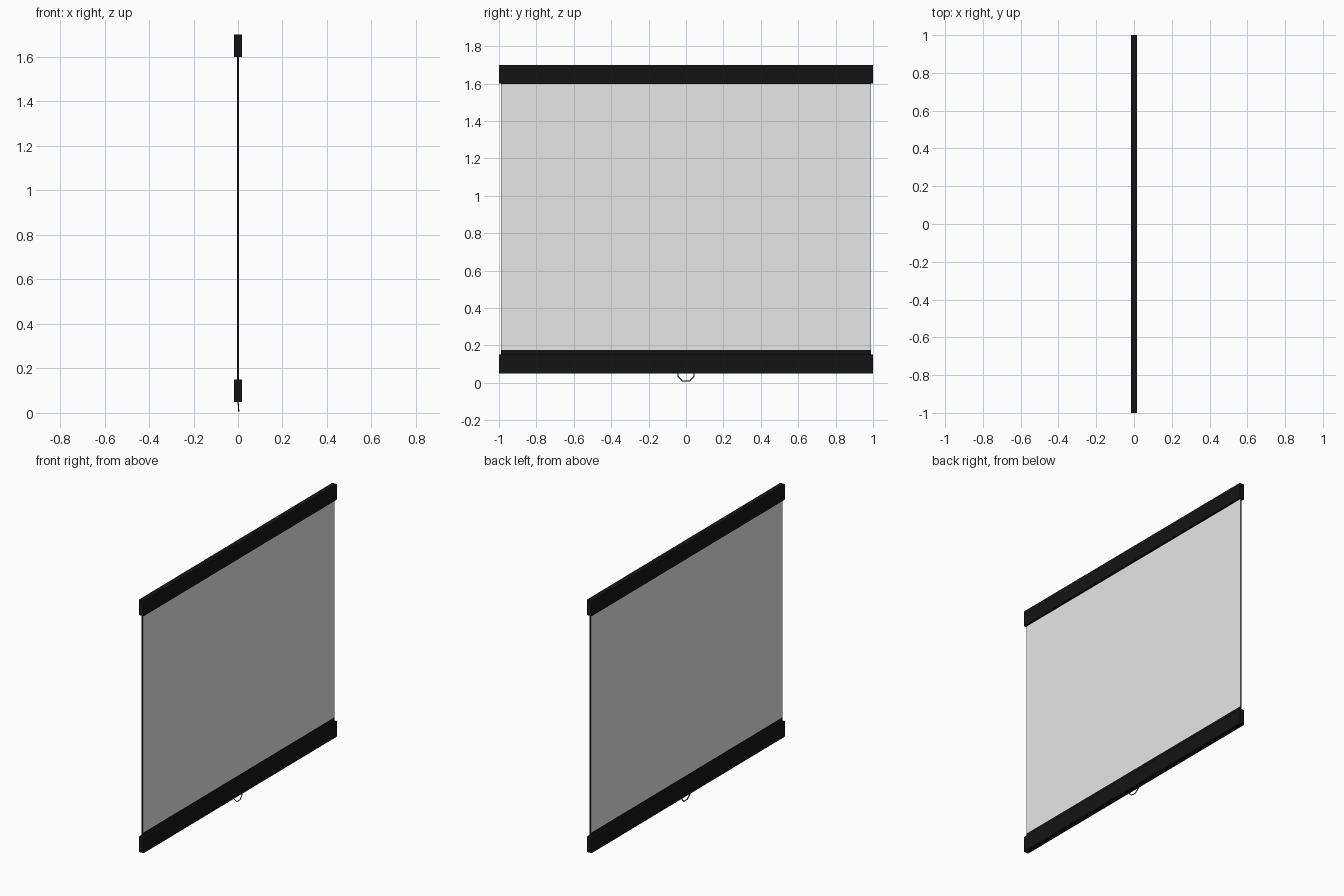
import bpy, bmesh, math
from mathutils import Matrix, Vector

if "Cube" in bpy.data.objects:
    bpy.data.objects.remove(bpy.data.objects["Cube"])


def material(name, r, g, b):
    m = bpy.data.materials.new(name)
    m.diffuse_color = (r, g, b, 1)
    m.use_nodes = True
    m.node_tree.nodes["Principled BSDF"].inputs["Base Color"].default_value = m.diffuse_color
    return m


black = material("black", 0.007, 0.007, 0.007)
screen_grey = material("screen pale grey", 0.8, 0.8, 0.8)
wire_grey = material("dark wire", 0.02, 0.02, 0.02)


def add_object(name, bm, *mats):
    me = bpy.data.meshes.new(name)
    bmesh.ops.recalc_face_normals(bm, faces=bm.faces)
    bm.to_mesh(me)
    bm.free()
    for m in mats:
        me.materials.append(m)
    ob = bpy.data.objects.new(name, me)
    bpy.context.collection.objects.link(ob)
    return ob


def box(size, z0):
    """Box mesh centred on x and y, with its underside at z0."""
    bm = bmesh.new()
    bmesh.ops.create_cube(bm, size=1)
    bmesh.ops.scale(bm, vec=size, verts=bm.verts)
    bmesh.ops.translate(bm, vec=(0, 0, z0 + size[2] / 2), verts=bm.verts)
    return bm


# Casing at the top and weight bar at the bottom
for name, z0 in (("top_casing", 1.6), ("bottom_bar", 0.05)):
    add_object(name, box((0.034, 2.0, 0.1), z0), black)

# Screen sheet: pale on both faces, black on its edges and at its lower and upper bands
LOW, HIGH = 0.175, 1.598
bm = box((0.008, 1.98, 1.52), 0.1)
for z in (LOW, HIGH):
    bmesh.ops.bisect_plane(bm, geom=bm.verts[:] + bm.edges[:] + bm.faces[:],
                           plane_co=(0, 0, z), plane_no=(0, 0, 1))
bm.normal_update()
for f in bm.faces:
    pale = abs(f.normal.x) > 0.5 and LOW < f.calc_center_median().z < HIGH
    f.material_index = 1 if pale else 0
add_object("screen_sheet", bm, black, screen_grey)

# Pull ring: low-poly ring, its upper half inside the bottom bar
R, r, SIDES, WIRE = 0.045, 0.003, 8, 6
bm = bmesh.new()
loops = []
for i in range(SIDES):
    a = 2 * math.pi * (i + 0.5) / SIDES
    out = Vector((0, math.cos(a), math.sin(a)))
    loops.append([bm.verts.new(out * (R + r * math.cos(b)) + Vector((r * math.sin(b), 0, 0)))
                  for b in (2 * math.pi * j / WIRE for j in range(WIRE))])
for i in range(SIDES):
    p, q = loops[i], loops[(i + 1) % SIDES]
    for j in range(WIRE):
        k = (j + 1) % WIRE
        bm.faces.new((p[j], q[j], q[k], p[k]))
ring = add_object("pull_ring", bm, wire_grey)
ring.matrix_world = (Matrix.Translation((0, 0, 0.05))
                     @ Matrix.Rotation(math.radians(-5), 4, 'Y'))
